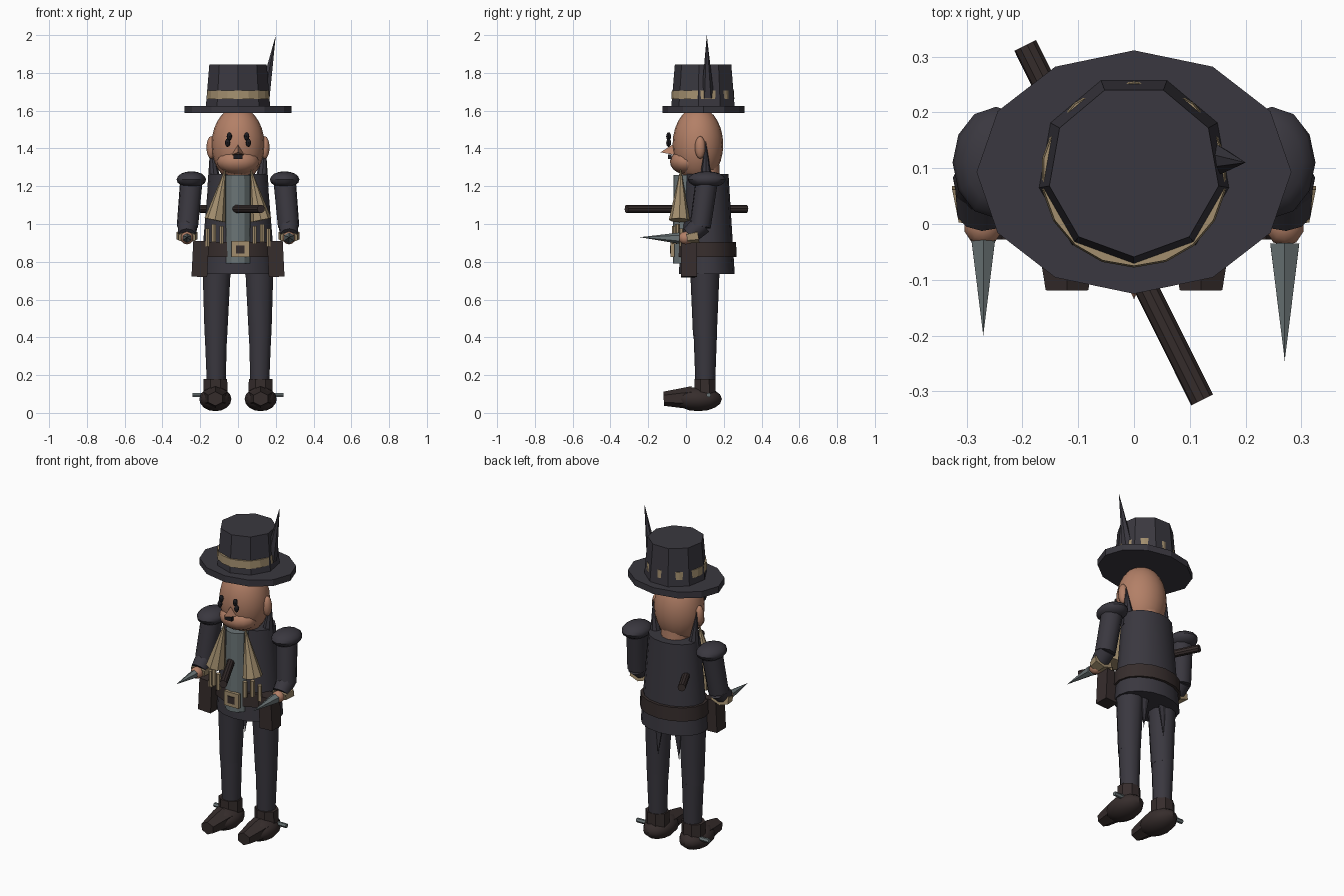
import bpy, bmesh, math
from mathutils import Vector, Matrix

if "Cube" in bpy.data.objects:
    bpy.data.objects.remove(bpy.data.objects["Cube"])


def material(name, rgb):
    m = bpy.data.materials.new(name)
    m.diffuse_color = (*rgb, 1)
    m.use_nodes = True
    m.node_tree.nodes["Principled BSDF"].inputs["Base Color"].default_value = m.diffuse_color
    return m


DARK = material("charcoal_cloth", (0.042, 0.039, 0.050))
BROWN = material("dark_leather", (0.037, 0.026, 0.025))
TAN = material("tan_cloth", (0.36, 0.27, 0.155))
SKIN = material("skin", (0.45, 0.215, 0.135))
GREY = material("steel_grey", (0.145, 0.175, 0.18))
BLACK = material("black", (0.012, 0.011, 0.014))


def finish(name, bm, mat, smooth):
    mesh = bpy.data.meshes.new(name)
    bmesh.ops.recalc_face_normals(bm, faces=bm.faces)
    bm.to_mesh(mesh)
    bm.free()
    mesh.materials.append(mat)
    ob = bpy.data.objects.new(name, mesh)
    bpy.context.collection.objects.link(ob)
    if smooth:
        bpy.ops.object.select_all(action='DESELECT')
        ob.select_set(True)
        bpy.context.view_layer.objects.active = ob
        bpy.ops.object.shade_smooth_by_angle(angle=math.radians(40))
    return ob


def tube(name, p0, p1, r0, r1, mat, sides=12, sx=1, sy=1, turn=0, smooth=False):
    """Tapered prism or cone between two points."""
    p0, p1 = Vector(p0), Vector(p1)
    d = p1 - p0
    rot = Vector((0, 0, 1)).rotation_difference(d).to_matrix().to_4x4()
    m = (Matrix.Translation((p0 + p1) / 2) @ rot @ Matrix.Diagonal((sx, sy, 1, 1))
         @ Matrix.Rotation(turn, 4, 'Z'))
    bm = bmesh.new()
    bmesh.ops.create_cone(bm, cap_ends=True, segments=sides, radius1=r0,
                          radius2=r1, depth=d.length, matrix=m)
    bmesh.ops.remove_doubles(bm, verts=bm.verts, dist=1e-5)
    return finish(name, bm, mat, smooth)


def ball(name, c, r, mat, u=16, v=10):
    bm = bmesh.new()
    bmesh.ops.create_uvsphere(bm, u_segments=u, v_segments=v, radius=1,
                              matrix=Matrix.Translation(c) @ Matrix.Diagonal((*r, 1)))
    return finish(name, bm, mat, True)


def box(name, c, size, mat, tilt=0):
    bm = bmesh.new()
    bmesh.ops.create_cube(bm, size=1, matrix=Matrix.Translation(c)
                          @ Matrix.Rotation(tilt, 4, 'Y') @ Matrix.Diagonal((*size, 1)))
    return finish(name, bm, mat, False)


# Hat
tube("hat_brim", (0, .093, 1.587), (0, .093, 1.625), 1, 1, DARK, 12, .282, .218)
tube("hat_crown", (0, .095, 1.62), (0, .095, 1.845), .173, .154, DARK, 9, turn=math.pi)
tube("hat_band", (0, .089, 1.662), (0, .089, 1.708), .167, .164, TAN, 18)
tube("hat_feather", (.138, .115, 1.67), (.2, .11, 2.0), .034, 0, DARK, 6)

# Head and face
ball("head", (0, .063, 1.42), (.14, .134, .2), SKIN, 20, 14)
ball("jaw", (0, .005, 1.33), (.112, .09, .068), SKIN)
tube("neck", (0, .095, 1.2), (0, .095, 1.34), .085, .08, SKIN, 12, smooth=True)
tube("nose", (0, -.06, 1.385), (0, -.135, 1.38), .04, 0, SKIN, 3)
box("mouth", (0, -.086, 1.357), (.048, .018, .024), BLACK)

# Coat, shirt and belt
tube("coat", (0, .11, .735), (0, .11, 1.265), .148, .115, DARK, 16, 1.34, 1, smooth=True)
tube("shirt", (0, 0, .79), (0, 0, 1.26), .07, .066, GREY, 12)
tube("belt", (0, .11, .825), (0, .11, .905), .158, .155, BROWN, 16, 1.28, 1, smooth=True)
box("buckle", (.013, -.072, .868), (.095, .02, .085), TAN)
box("buckle_hole", (.013, -.083, .866), (.045, .006, .042), BROWN)
tube("baton", (.122, -.315, 1.08), (-.195, .32, 1.08), .022, .022, BROWN, 10)

# Paired parts
for side, s in (("left", -1), ("right", 1)):
    # Face sides
    ball(side + "_ear", (s * .142, .075, 1.405), (.025, .028, .06), SKIN, 12, 8)
    tube(side + "_sideburn", (s * .122, .105, 1.2), (s * .145, .105, 1.44), .04, 0, DARK, 8)
    for k, (dx, dz) in enumerate(((-.004, .018), (.005, -.016))):
        ball(f"{side}_eye_{k}", (s * (.05 + dx), -.092, 1.446 + dz),
             (.014, .013, .022), BLACK, 8, 6)

    # Lapel and cartridges
    tube(side + "_lapel", (s * .122, -.035, 1.02), (s * .066, -.028, 1.3), .056, 0, TAN, 8)
    for k, (x, y, z) in enumerate(((.162, -.025, .93), (.128, -.045, .955),
                                   (.088, -.06, .945))):
        tube(f"{side}_cartridge_{k}", (s * x, y, z - .05), (s * x, y, z + .045),
             .013, .013, TAN, 6)

    # Arm
    ball(side + "_epaulette", (s * .247, .11, 1.235), (.078, .1, .044), DARK, 12, 8)
    tube(side + "_sleeve", (s * .247, .11, 1.23), (s * .268, .075, .985),
         .06, .057, DARK, 10, smooth=True)
    tube(side + "_forearm", (s * .268, .085, 1.0), (s * .27, .02, .94),
         .055, .048, DARK, 10, smooth=True)
    tube(side + "_cuff", (s * .27, .065, .938), (s * .27, .005, .928),
         .056, .044, TAN, 6, 1.15, .7)
    ball(side + "_hand", (s * .27, -.002, .926), (.035, .038, .034), SKIN, 10, 8)
    tip = -.245 if s > 0 else -.2
    tube(side + "_blade", (s * .27, tip + .21, .925), (s * .27, tip, .93),
         .03, 0, GREY, 6)

    # Pouch and coat tail
    box(side + "_pouch", (s * .2, .015, .815), (.083, .085, .19), BROWN, -s * .05)
    tube(side + "_coat_tail", (s * .06, .165, .76), (s * .07, .165, .55),
         .03, 0, DARK, 6, 1, .35)

    # Leg
    tube(side + "_thigh", (s * .117, .1, .41), (s * .113, .1, .76),
         .063, .078, DARK, 10, smooth=True)
    tube(side + "_shin", (s * .115, .102, .12), (s * .117, .102, .42),
         .051, .062, DARK, 10, smooth=True)

    # Boot and spur
    tube(side + "_boot_cuff", (s * .12, .1, .07), (s * .12, .1, .18), .07, .068, BROWN, 8,
         1, .88, math.pi / 8)
    ball(side + "_boot", (s * .12, .065, .073), (.085, .125, .064), BROWN, 12, 8)
    tube(side + "_toe", (s * .12, .03, .08), (s * .12, -.118, .075), .072, .044,
         BROWN, 6, 1, .85)
    tube(side + "_spur", (s * .15, .12, .095), (s * .24, .12, .095), .013, .013, GREY, 6)
